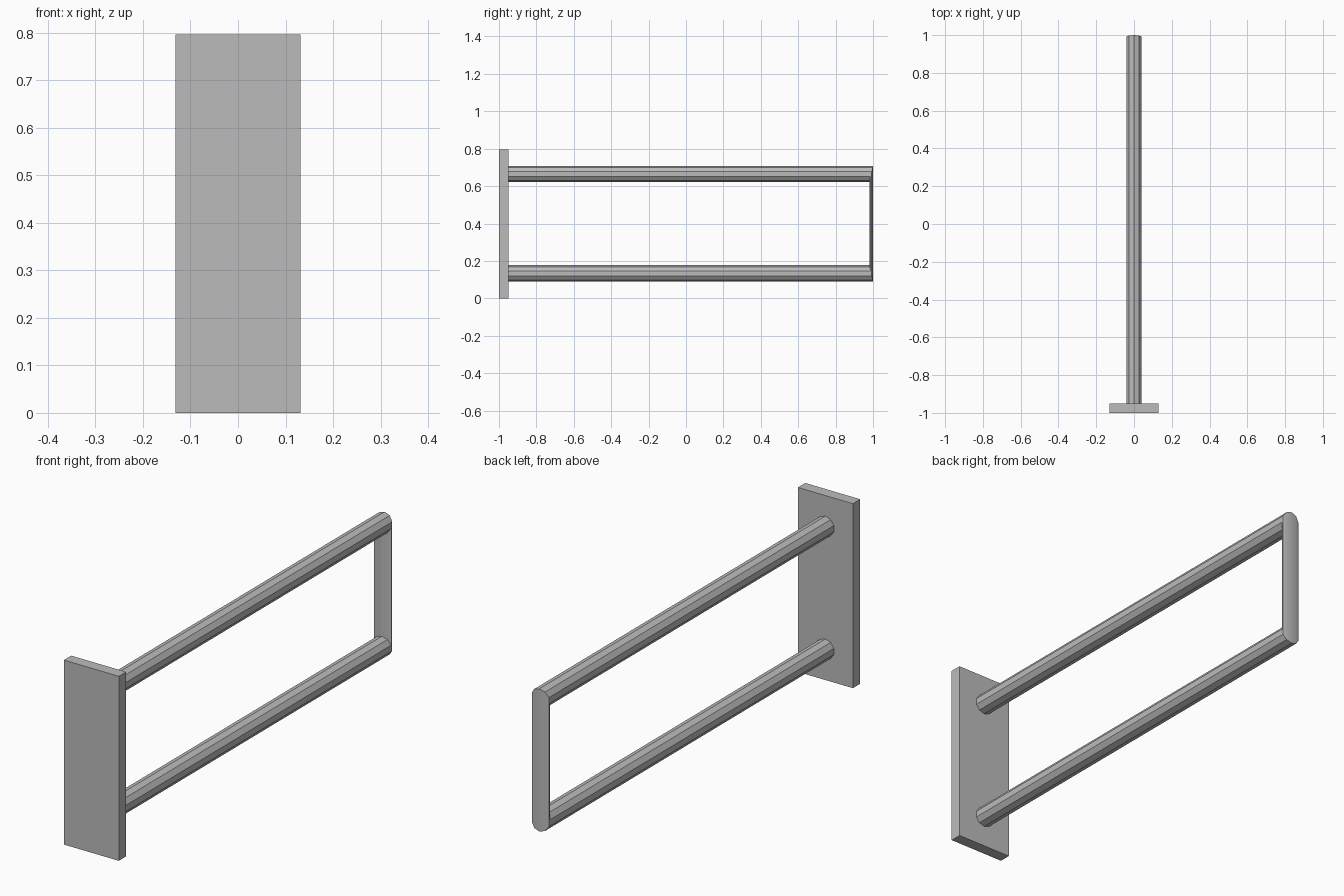
import bpy, bmesh
from math import cos, sin, pi

cube = bpy.data.objects.get("Cube")
if cube:
    bpy.data.objects.remove(cube)

PLATE_W, PLATE_H, PLATE_T = 0.262, 0.796, 0.05
PLATE_BACK = -1 + PLATE_T
MID_Z, RAIL_OFFSET = 0.399, 0.265   # rails sit above and below the middle
RADIUS, SIDES = 0.043, 10
END_Y, END_HALF = 0.99, 0.01        # flattened end bar

grey = bpy.data.materials.new("satin grey metal")
grey.use_nodes = True
colour = (0.5, 0.5, 0.5, 1)
grey.diffuse_color = colour
grey.node_tree.nodes["Principled BSDF"].inputs["Base Color"].default_value = colour


def make_object(name, bm):
    bmesh.ops.recalc_face_normals(bm, faces=bm.faces)
    mesh = bpy.data.meshes.new(name)
    bm.to_mesh(mesh)
    bm.free()
    mesh.materials.append(grey)
    obj = bpy.data.objects.new(name, mesh)
    bpy.context.collection.objects.link(obj)
    return obj


# Wall plate
bm = bmesh.new()
bmesh.ops.create_cube(bm, size=1)
bmesh.ops.scale(bm, vec=(PLATE_W, PLATE_T, PLATE_H), verts=bm.verts)
bmesh.ops.translate(bm, vec=(0, -1 + PLATE_T / 2, PLATE_H / 2), verts=bm.verts)
make_object("wall_plate", bm)

# Looped rail: ten-sided tube, mitred into a flattened end bar
bm = bmesh.new()


def ring(y, side, slant):
    verts = []
    for i in range(SIDES):
        a = 2 * pi * i / SIDES
        out = cos(a)                # 1 on the outside of the loop
        verts.append(bm.verts.new((RADIUS * sin(a), y + slant * out,
                                   MID_Z + side * (RAIL_OFFSET + RADIUS * out))))
    return verts


rings = [ring(PLATE_BACK, 1, 0), ring(END_Y, 1, END_HALF),
         ring(END_Y, -1, END_HALF), ring(PLATE_BACK, -1, 0)]
for a, b in zip(rings, rings[1:]):
    for i in range(SIDES):
        j = (i + 1) % SIDES
        bm.faces.new((a[i], a[j], b[j], b[i]))
bm.faces.new(rings[0])
bm.faces.new(rings[-1])
rail = make_object("looped_rail", bm)

bpy.ops.object.select_all(action="DESELECT")
rail.select_set(True)
bpy.context.view_layer.objects.active = rail
bpy.ops.object.shade_smooth_by_angle(angle=pi / 6)
